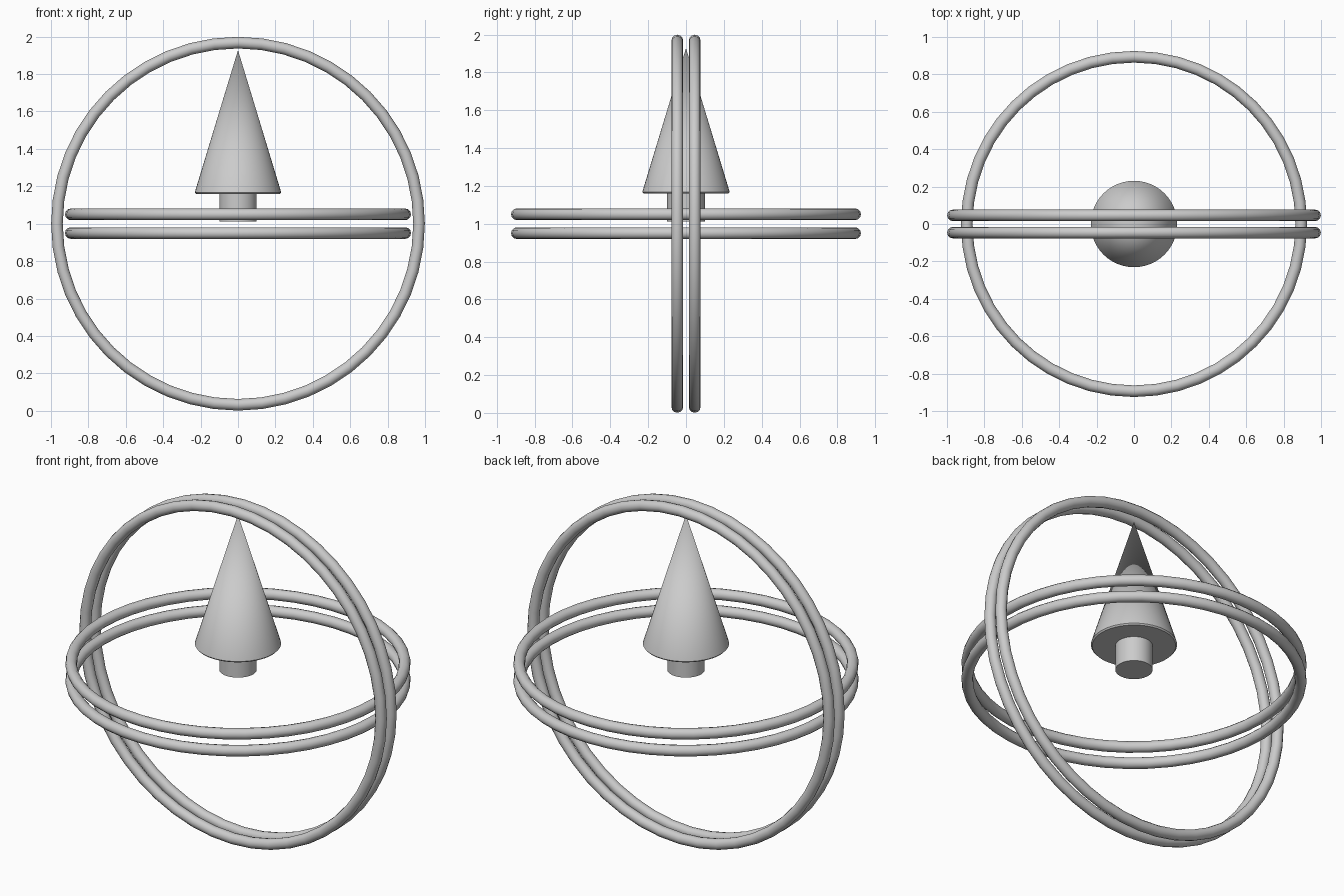
import bpy
from math import radians, pi

if "Cube" in bpy.data.objects:
    bpy.data.objects.remove(bpy.data.objects["Cube"])

TUBE = 0.031   # ring tube radius
MID = 1.0      # height of the common centre


def smooth(obj, name, angle=35):
    obj.name = name
    bpy.ops.object.shade_smooth_by_angle(angle=radians(angle))
    return obj


def ring(name, radius, location, rotation=(0, 0, 0)):
    bpy.ops.mesh.primitive_torus_add(major_radius=radius, minor_radius=TUBE,
                                     major_segments=48, minor_segments=12,
                                     location=location, rotation=rotation)
    return smooth(bpy.context.object, name)


def cone(name, r_low, r_high, z_low, z_high):
    bpy.ops.mesh.primitive_cone_add(vertices=48, radius1=r_low, radius2=r_high,
                                    depth=z_high - z_low,
                                    location=(0, 0, (z_low + z_high) / 2))
    return smooth(bpy.context.object, name)


# Paired rings: an upright pair and a slightly smaller level pair
for side, word in ((-1, "front"), (1, "back")):
    ring(f"upright_ring_{word}", 0.968, (0, side * 0.046, MID), (pi / 2, 0, 0))
for side, word in ((-1, "lower"), (1, "upper")):
    ring(f"level_ring_{word}", 0.894, (0, 0, MID + side * 0.05))

# Arrow: short stem and pointed head with a narrow rim under it
cone("arrow_stem", 0.1, 0.1, 1.012, 1.17)
cone("arrow_rim", 0.224, 0.231, 1.16, 1.168)
cone("arrow_head", 0.231, 0.0, 1.168, 1.928)
